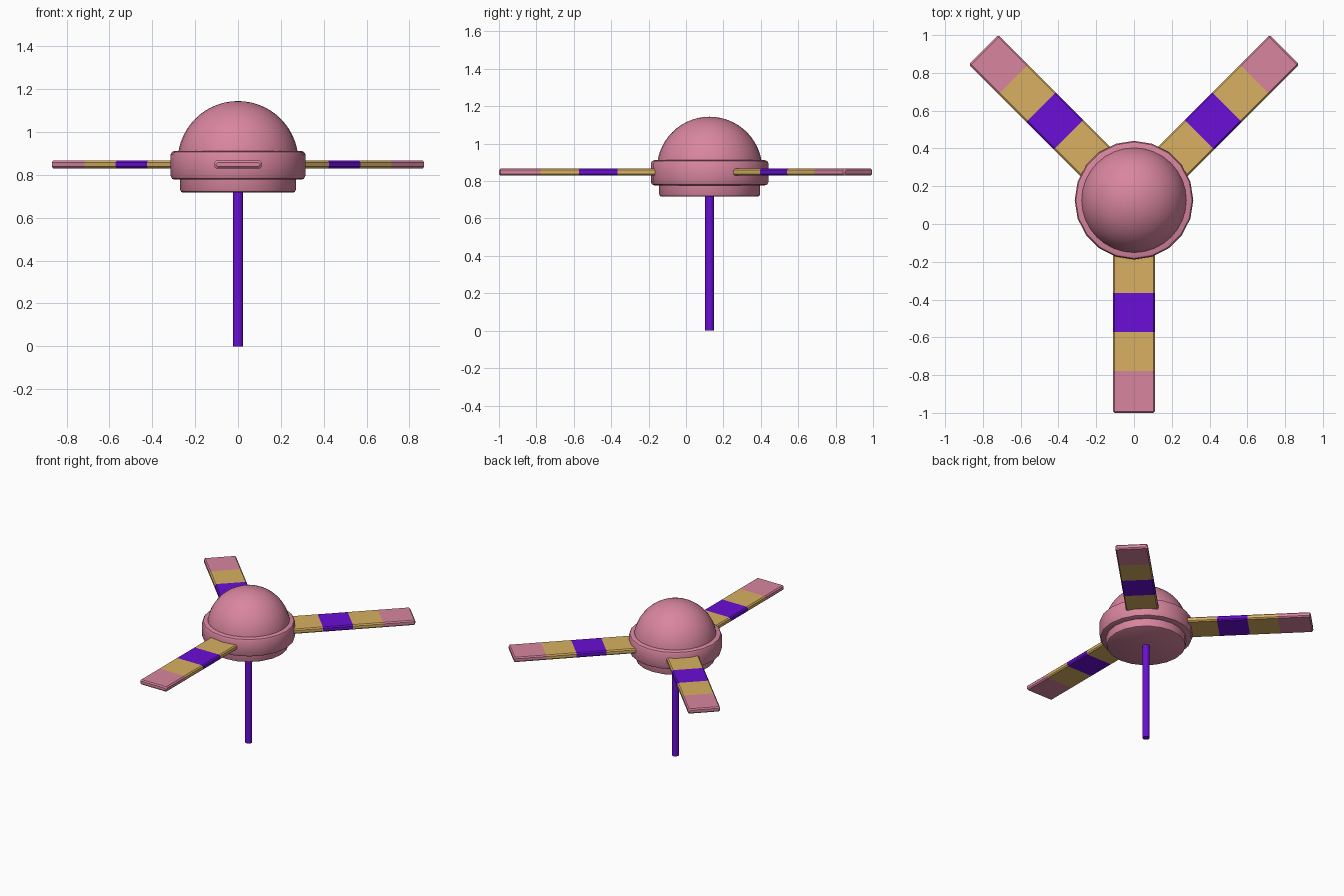
import bpy, bmesh, math

if "Cube" in bpy.data.objects:
    bpy.data.objects.remove(bpy.data.objects["Cube"])

CY = 0.126        # hub centre in y
BLADE_Z = 0.848


def srgb(r, g, b):
    f = lambda c: c / 12.92 if c <= 0.04045 else ((c + 0.055) / 1.055) ** 2.4
    return tuple(f(v / 255) for v in (r, g, b)) + (1.0,)


def material(name, rgb):
    m = bpy.data.materials.new(name)
    m.diffuse_color = srgb(*rgb)
    m.use_nodes = True
    m.node_tree.nodes["Principled BSDF"].inputs["Base Color"].default_value = m.diffuse_color
    return m


PINK = material("pink", (217, 134, 160))
TAN = material("tan", (216, 176, 98))
PURPLE = material("purple", (106, 14, 214))


def finish(bm, name, mats, smooth_angle=None):
    bmesh.ops.recalc_face_normals(bm, faces=bm.faces)
    me = bpy.data.meshes.new(name)
    bm.to_mesh(me)
    bm.free()
    for m in mats:
        me.materials.append(m)
    ob = bpy.data.objects.new(name, me)
    bpy.context.collection.objects.link(ob)
    if smooth_angle:
        bpy.ops.object.select_all(action='DESELECT')
        ob.select_set(True)
        bpy.context.view_layer.objects.active = ob
        bpy.ops.object.shade_smooth_by_angle(angle=math.radians(smooth_angle))
    return ob


def loft(bm, rings):
    """Skin closed rings in order and cap both ends."""
    loops = [[bm.verts.new(p) for p in ring] for ring in rings]
    n = len(loops[0])
    for a, b in zip(loops, loops[1:]):
        for i in range(n):
            j = (i + 1) % n
            bm.faces.new((a[i], a[j], b[j], b[i]))
    bm.faces.new(loops[0])
    bm.faces.new(loops[-1])


def lathe(name, profile, sides, mat):
    bm = bmesh.new()
    turns = [2 * math.pi * i / sides for i in range(sides)]
    loft(bm, [[(r * math.cos(a), CY + r * math.sin(a), z) for a in turns]
              for r, z in profile])
    return finish(bm, name, [mat], 30)


# Stick and stacked hub
lathe("stick", [(0.024, 0), (0.024, 0.74)], 16, PURPLE)
lathe("hub_base", [(0.258, 0.717), (0.266, 0.721), (0.27, 0.73), (0.27, 0.80)], 20, PINK)
lathe("hub_band", [(0.294, 0.777), (0.308, 0.782), (0.314, 0.794),
                   (0.314, 0.896), (0.308, 0.907), (0.294, 0.912)], 20, PINK)
DOME_R = 0.282
lathe("hub_dome", [(DOME_R * math.cos(t), 0.862 + DOME_R * math.sin(t))
                   for t in [math.radians(89.5) * i / 14 for i in range(15)]], 32, PINK)


# Three striped blades with softened edges
def blade(name, angle):
    w, h, c = 0.11, 0.018, 0.008
    stations = [(0.27, 0), (0.491, 0), (0.697, 0), (0.904, 0), (1.118, 0), (1.126, c)]
    ca, sa = math.cos(angle), math.sin(angle)
    rings = []
    for r, inset in stations:
        W, H = w - inset, h - inset
        section = [(W, H - c), (W - c, H), (c - W, H), (-W, H - c),
                   (-W, c - H), (c - W, -H), (W - c, -H), (W, c - H)]
        rings.append([(r * ca - u * sa, CY + r * sa + u * ca, BLADE_Z + v)
                      for u, v in section])
    bm = bmesh.new()
    loft(bm, rings)
    # stripe colour by distance along the blade
    for f in bm.faces:
        p = f.calc_center_median()
        d = p.x * ca + (p.y - CY) * sa
        f.material_index = 2 if d > 0.904 else 1 if 0.491 < d < 0.697 else 0
    finish(bm, name, [TAN, PURPLE, PINK])


for name, deg in (("front_blade", -90), ("right_blade", 45), ("left_blade", 135)):
    blade(name, math.radians(deg))
